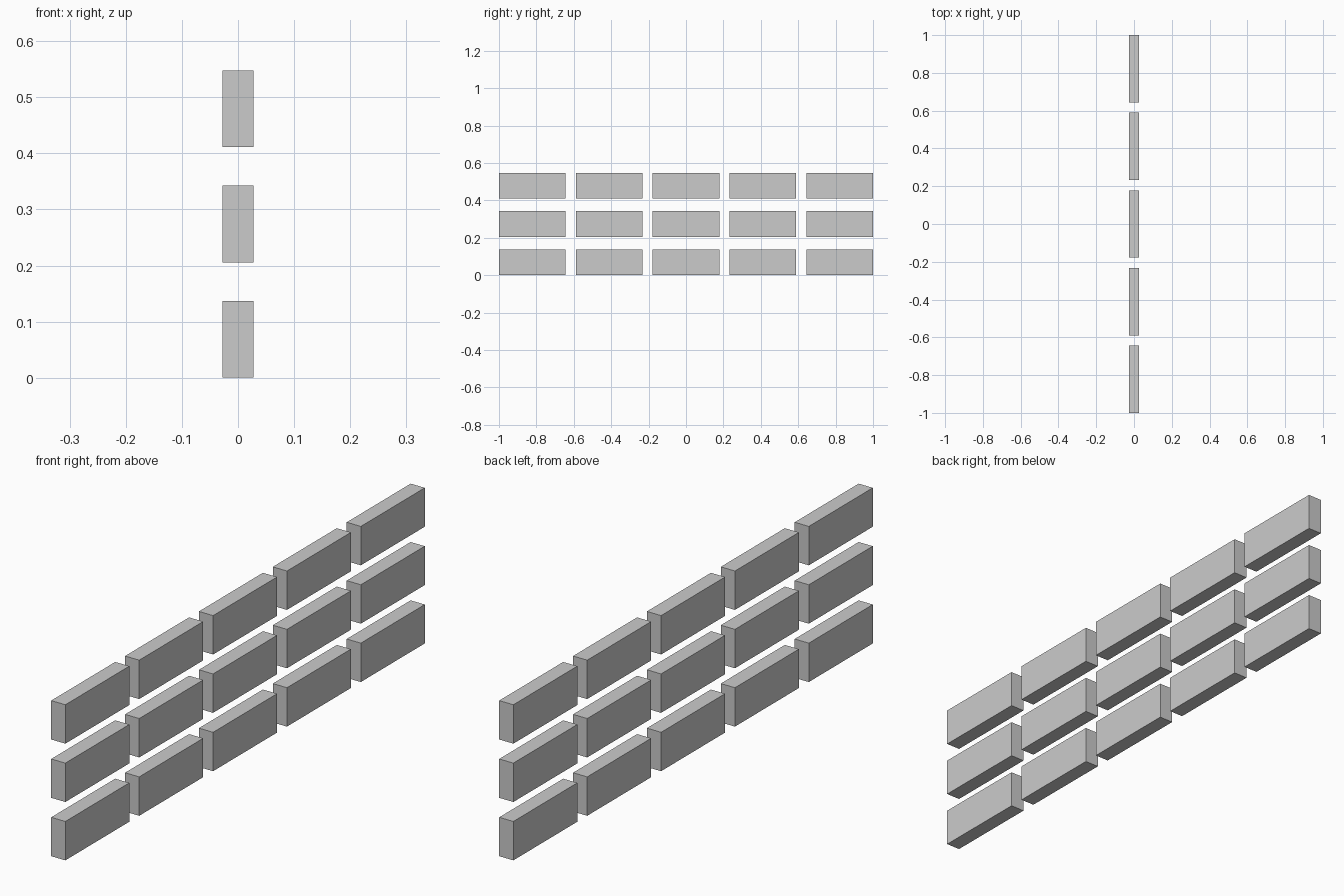
import bpy

if "Cube" in bpy.data.objects:
    bpy.data.objects.remove(bpy.data.objects["Cube"])

# Brick size (x, y, z) and spacing of the wall grid
SIZE = (0.055, 0.356, 0.137)
ROWS, COLUMNS = 3, 5
PITCH_Y = (2.0 - SIZE[1]) / (COLUMNS - 1)
PITCH_Z = 0.2055


def add_brick(row, column):
    y = (column - (COLUMNS - 1) / 2) * PITCH_Y
    z = SIZE[2] / 2 + row * PITCH_Z
    bpy.ops.mesh.primitive_cube_add(size=1, location=(0, y, z))
    brick = bpy.context.object
    brick.name = f"brick_row{row + 1}_column{column + 1}"
    brick.scale = SIZE
    bpy.ops.object.transform_apply(location=False, rotation=False, scale=True)


# Three rows of five separate bricks
for row in range(ROWS):
    for column in range(COLUMNS):
        add_brick(row, column)
